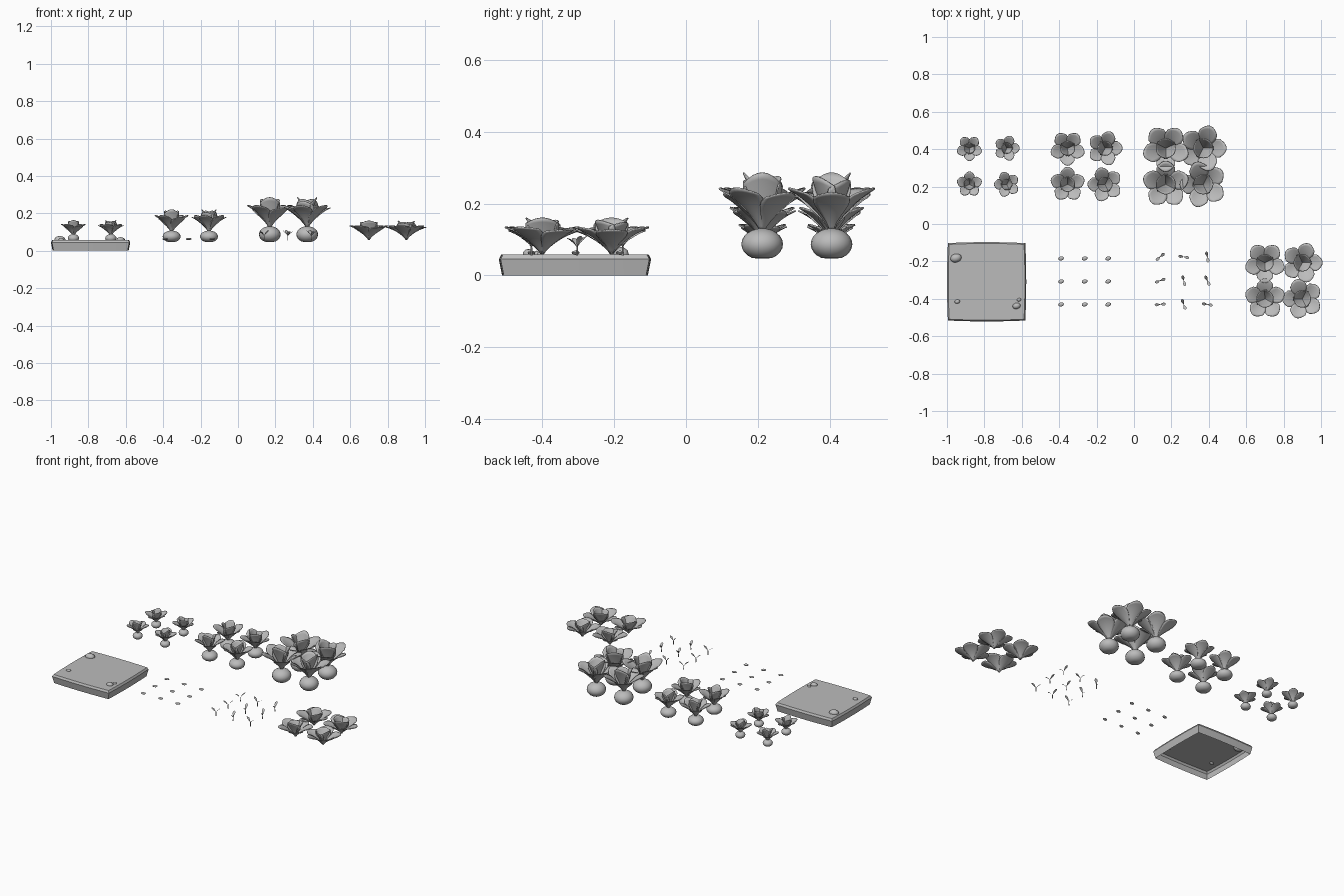
import bpy, bmesh, math
from mathutils import Matrix, Vector

if "Cube" in bpy.data.objects:
    bpy.data.objects.remove(bpy.data.objects["Cube"])

grey = bpy.data.materials.new("plain grey")
grey.use_nodes = True
grey.diffuse_color = (0.5, 0.5, 0.5, 1)
grey.node_tree.nodes["Principled BSDF"].inputs["Base Color"].default_value = (0.5, 0.5, 0.5, 1)

SOIL = 0.055


def finish(bm, name, angle=50):
    mesh = bpy.data.meshes.new(name)
    bm.to_mesh(mesh)
    bm.free()
    mesh.materials.append(grey)
    obj = bpy.data.objects.new(name, mesh)
    bpy.context.collection.objects.link(obj)
    bpy.ops.object.select_all(action="DESELECT")
    obj.select_set(True)
    bpy.context.view_layer.objects.active = obj
    bpy.ops.object.shade_smooth_by_angle(angle=math.radians(angle))
    return obj


def add_ball(bm, centre, size, turn=0, segments=16, rings=10):
    m = (Matrix.Translation(centre) @ Matrix.Rotation(math.radians(turn), 4, "Z")
         @ Matrix.Diagonal((*size, 1)))
    return bmesh.ops.create_uvsphere(bm, u_segments=segments, v_segments=rings,
                                     radius=1, matrix=m)["verts"]


def add_leaf(bm, origin, turn, reach, rise, width, cup, droop, rows=9, cols=8):
    """Cupped fan leaf, narrow at the stalk and broad at the rounded tip."""
    spin = Matrix.Rotation(math.radians(turn), 4, "Z")
    path = Vector((reach, 0, rise))
    normal = Vector((-rise, 0, reach)).normalized()
    grid = []
    for i in range(rows + 1):
        t = i / rows
        half = width * (0.1 + 0.9 * math.sin(min(t / 0.8, 1) * math.pi / 2) ** 1.6)
        row = []
        for j in range(cols + 1):
            s = 2 * j / cols - 1
            along = t * (1 - 0.22 * s * s * t)
            p = path * along + Vector((0, half * s, 0))
            p += normal * (cup * width * s * s * t - droop * path.length * (t * t - t))
            row.append(bm.verts.new(Vector(origin) + spin @ p))
        grid.append(row)
    for a, b in zip(grid, grid[1:]):
        for j in range(cols):
            bm.faces.new((a[j], b[j], b[j + 1], a[j + 1]))


def leafy_plant(name, x, y, base, turn, radius, height):
    bm = bmesh.new()
    # Ring of five spreading leaves
    for k in range(5):
        add_leaf(bm, (x, y, base), turn + 54 + 72 * k, radius,
                 height * (0.66 if k % 2 else 0.74), radius * 0.4, 0.3, 0.3)
    # Three upright heart leaves
    for k in range(3):
        add_leaf(bm, (x, y, base), turn + 90 + 120 * k, radius * 0.42,
                 height * (1 - 0.06 * k), radius * 0.42, 0.4, 0.1)
    obj = finish(bm, name, 60)
    solid = obj.modifiers.new("thickness", "SOLIDIFY")
    solid.thickness = 0.004
    solid.offset = 0


def bulb(name, x, y, radius, height):
    bm = bmesh.new()
    verts = add_ball(bm, (x, y, SOIL - 0.008 + height / 2), (radius, radius, height * 0.55), 0, 20, 12)
    for v in verts:
        v.co.z = max(v.co.z, SOIL - 0.008)
    finish(bm, name)


# Planting bed: hollow below, bowed sides, chamfered top rim
bm = bmesh.new()
rings = []
for half, z in ((0.198, 0), (0.207, 0.045), (0.2, 0.058)):
    ring = []
    for side in range(4):
        for i in range(6):
            s = i / 3 - 1
            p = Vector((half * s, -half - 0.005 * (1 - s * s), z))
            ring.append(bm.verts.new(Matrix.Rotation(side * math.pi / 2, 3, "Z") @ p))
    rings.append(ring)
for a, b in zip(rings, rings[1:]):
    for i in range(len(a)):
        k = (i + 1) % len(a)
        bm.faces.new((a[i], a[k], b[k], b[i]))
bm.faces.new(rings[-1])
bmesh.ops.translate(bm, verts=bm.verts, vec=(-0.788, -0.309, 0))
finish(bm, "planting_bed", 20)

# Stones lying on the bed
bm = bmesh.new()
for x, y, size in ((-0.952, -0.182, 0.031), (-0.945, -0.415, 0.015),
                   (-0.628, -0.438, 0.022), (-0.615, -0.405, 0.012)):
    add_ball(bm, (x, y, 0.059), (size, size * 0.75, size * 0.65), 15, 10, 6)
finish(bm, "bed_stones")

# Three growth stages of root plants, two by two
stages = (("small", -0.78, 0.068, 0.082, 0.03, 0.04),
          ("medium", -0.255, 0.093, 0.122, 0.048, 0.058),
          ("large", 0.27, 0.125, 0.165, 0.058, 0.08))
corners = ((-0.1, 0.405, 0), (0.1, 0.405, 90), (-0.1, 0.212, 180), (0.1, 0.212, 270))
for name, cx, radius, height, bulb_radius, bulb_height in stages:
    for n, (dx, y, turn) in enumerate(corners):
        bulb(f"{name}_bulb_{n}", cx + dx, y, bulb_radius, bulb_height)
        leafy_plant(f"{name}_leaves_{n}", cx + dx, y, SOIL + bulb_height - 0.014,
                    turn, radius, height)

# Leaf tops without bulbs
for n, (dx, y, turn) in enumerate(corners):
    leafy_plant(f"cut_leaves_{n}", 0.8 + dx, y - 0.612, 0.06, turn, 0.108, 0.1)

# Seeds in a three by three pattern
bm = bmesh.new()
for i in range(3):
    for j in range(3):
        add_ball(bm, (-0.39 + 0.126 * i, -0.43 + 0.123 * j, 0.063),
                 (0.016, 0.011, 0.006), 15, 10, 6)
finish(bm, "seeds")

# Sprouts with a stem and two seed leaves
turns = (5, 110, 170, 20, 105, 115, 40, 170, 100)
bm = bmesh.new()
for n, turn in enumerate(turns):
    x, y = 0.14 + 0.126 * (n % 3), -0.43 + 0.127 * (n // 3)
    stem = Matrix.Translation((x, y, 0.068))
    bmesh.ops.create_cone(bm, segments=6, radius1=0.003, radius2=0.002, depth=0.026, matrix=stem)
    for flip in (0, 180):
        add_leaf(bm, (x, y, 0.078), turn + flip, 0.03, 0.026 if flip else 0.032,
                 0.008, 0.3, 0.2, 4, 4)
finish(bm, "sprouts")
